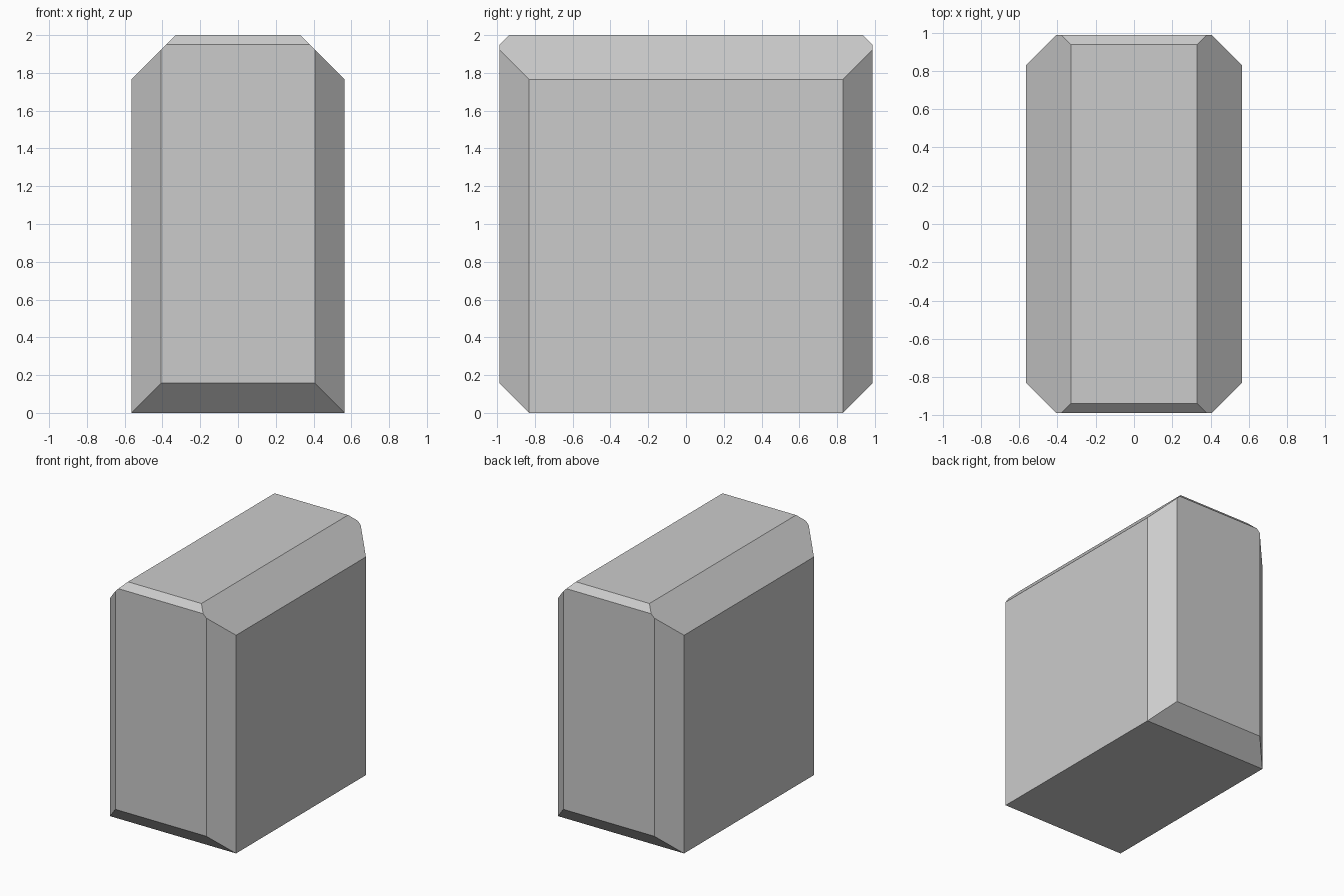
import bpy, bmesh
from mathutils import Vector

if "Cube" in bpy.data.objects:
    bpy.data.objects.remove(bpy.data.objects["Cube"])

X, Y, Z = 0.564, 0.987, 2.0      # half width, half depth, height

bm = bmesh.new()
bmesh.ops.create_cube(bm, size=1)
for v in bm.verts:
    v.co = Vector((v.co.x * 2 * X, v.co.y * 2 * Y, (v.co.z + 0.5) * Z))


def chamfer(point, normal):
    """Slice off everything beyond the plane and cap the cut."""
    geom = bm.verts[:] + bm.edges[:] + bm.faces[:]
    cut = bmesh.ops.bisect_plane(bm, geom=geom, dist=1e-5, plane_co=point,
                                 plane_no=normal, clear_outer=True)
    edges = [e for e in cut["geom_cut"] if isinstance(e, bmesh.types.BMEdge)]
    bmesh.ops.holes_fill(bm, edges=[e for e in edges if e.is_boundary], sides=0)


for s in (-1, 1):
    # wide bevels along the long top edges
    chamfer((s * X, 0, Z - 0.235), (s, 0, 1))
    # narrow bevels on the short top edges
    chamfer((0, s * Y, Z - 0.05), (0, s, 1))
    # bevels on the vertical corners
    for t in (-1, 1):
        chamfer((s * X, t * (Y - 0.157), 0), (s, t, 0))
for s in (-1, 1):
    # bevels on the short bottom edges, meeting the corner bevels at the base
    chamfer((0, s * Y, 0.157), (0, s, -1))

bmesh.ops.remove_doubles(bm, verts=bm.verts[:], dist=1e-4)
bmesh.ops.recalc_face_normals(bm, faces=bm.faces[:])
mesh = bpy.data.meshes.new("chamfered_block")
bm.to_mesh(mesh)
bm.free()
block = bpy.data.objects.new("chamfered_block", mesh)
bpy.context.collection.objects.link(block)
